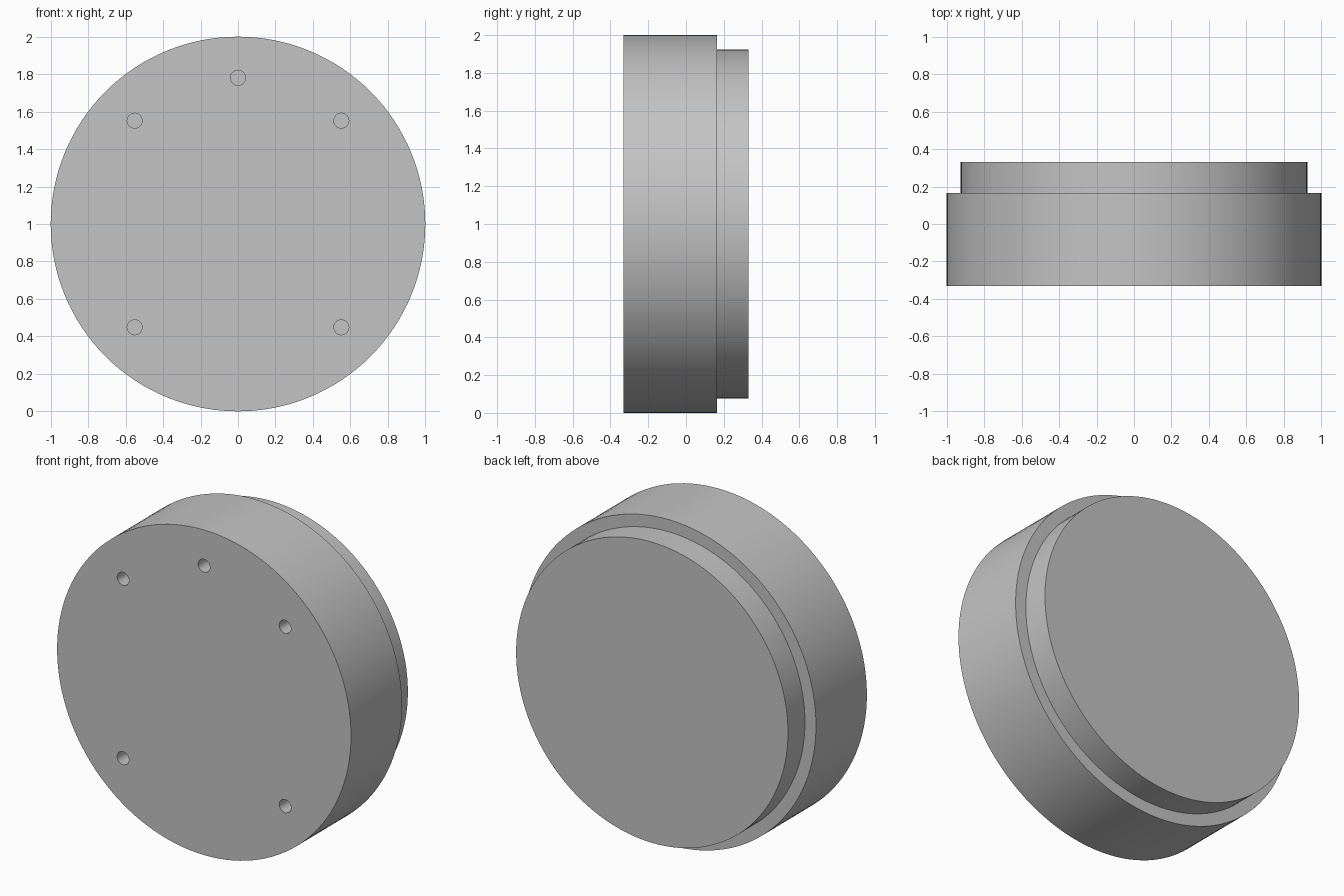
import bpy
import math
from mathutils import Matrix

old = bpy.data.objects.get("Cube")
if old:
    bpy.data.objects.remove(old, do_unlink=True)

# Material
GREY = (0.55, 0.55, 0.55, 1)
grey = bpy.data.materials.new("plain grey")
grey.use_nodes = True
grey.diffuse_color = GREY
grey.node_tree.nodes["Principled BSDF"].inputs["Base Color"].default_value = GREY

RADIUS, FRONT, STEP, BACK = 1.0, -0.33, 0.165, 0.33
LIP_RADIUS = 0.925
HOLE_RADIUS, HOLE_DEPTH, HOLE_RING = 0.04, 0.2, 0.78


def disc(name, radius, y0, y1, x=0, z=RADIUS, sides=128):
    """Cylinder lying along y."""
    bpy.ops.mesh.primitive_cylinder_add(vertices=sides, radius=radius, depth=y1 - y0)
    ob = bpy.context.object
    ob.name = name
    ob.data.transform(Matrix.Rotation(math.pi / 2, 4, "X"))
    ob.location = (x, (y0 + y1) / 2, z)
    ob.data.materials.append(grey)
    return ob


def cut(target, tool, operation):
    mod = target.modifiers.new(tool.name, "BOOLEAN")
    mod.operation = operation
    mod.solver = "EXACT"
    mod.object = tool
    bpy.context.view_layer.objects.active = target
    bpy.ops.object.modifier_apply(modifier=mod.name)
    bpy.data.objects.remove(tool, do_unlink=True)


# Wide drum with a narrower lip at the back
body = disc("round_body", RADIUS, FRONT, STEP)
cut(body, disc("back_lip", LIP_RADIUS, STEP - 0.1, BACK), "UNION")

# Blind screw holes in the front face
for degrees in (45, 90, 135, 225, 315):
    a = math.radians(degrees)
    hole = disc("screw_hole", HOLE_RADIUS, FRONT - 0.05, FRONT + HOLE_DEPTH,
                HOLE_RING * math.cos(a), RADIUS + HOLE_RING * math.sin(a), 32)
    cut(body, hole, "DIFFERENCE")

# Smooth walls, sharp rims
bpy.ops.object.select_all(action="DESELECT")
body.select_set(True)
bpy.context.view_layer.objects.active = body
bpy.ops.object.shade_smooth_by_angle(angle=math.radians(30))
